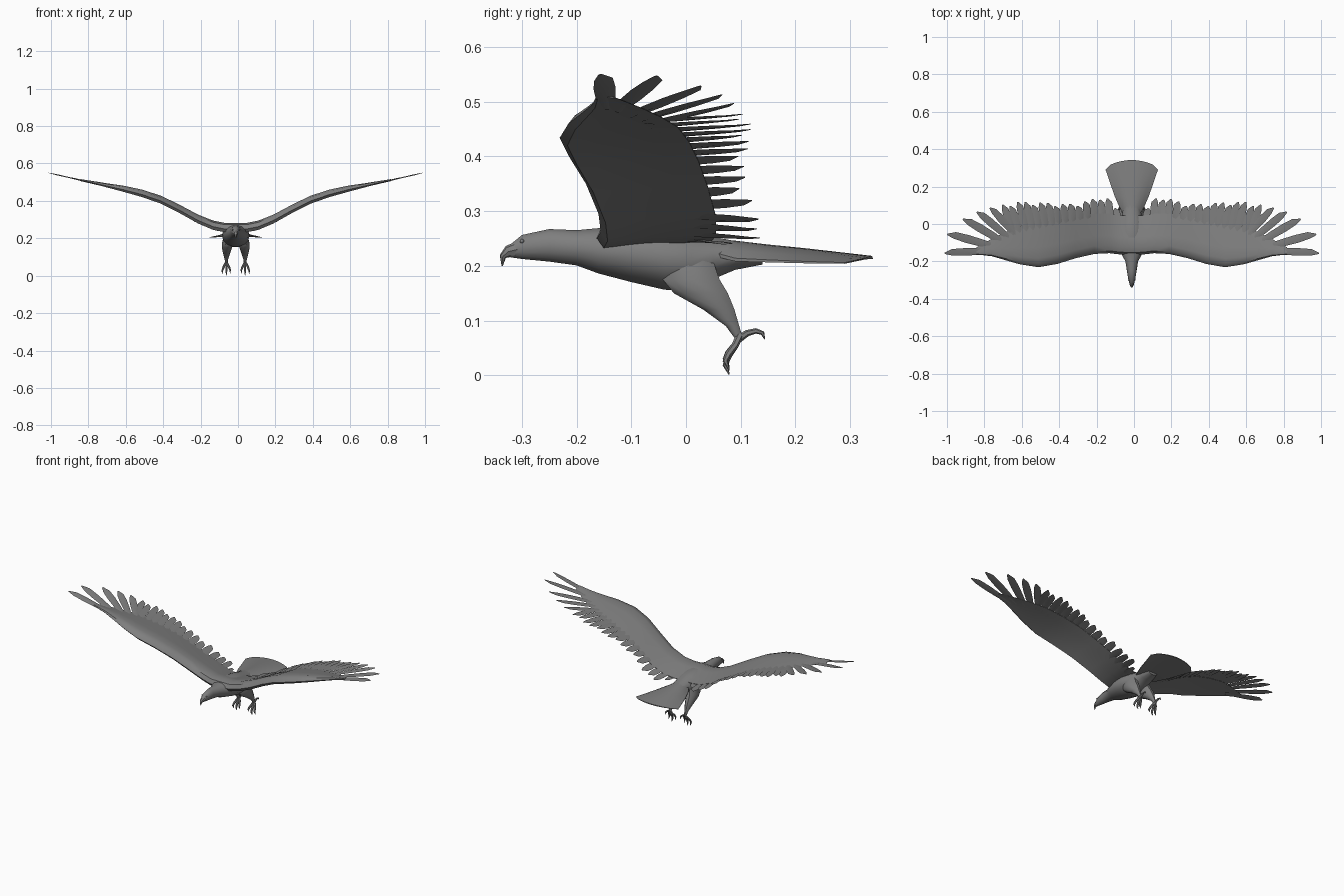
import bpy, bmesh, math
from mathutils import Vector

if "Cube" in bpy.data.objects:
    bpy.data.objects.remove(bpy.data.objects["Cube"])

CX = -0.012  # centre line of the bird
grey = bpy.data.materials.new("feather grey")
grey.diffuse_color = (0.21, 0.21, 0.21, 1)
grey.use_nodes = True
grey.node_tree.nodes["Principled BSDF"].inputs["Base Color"].default_value = grey.diffuse_color


def lerp(table, x, k=1):
    """Column k of a table, read at x."""
    for a, b in zip(table, table[1:]):
        if x <= b[0]:
            t = max(0, (x - a[0]) / (b[0] - a[0]))
            return a[k] + t * (b[k] - a[k])
    return table[-1][k]


def loft(bm, rings):
    """Skin closed rings of points and cap both ends."""
    vs = [[bm.verts.new(p) for p in r] for r in rings]
    n = len(vs[0])
    for a, b in zip(vs, vs[1:]):
        for i in range(n):
            j = (i + 1) % n
            bm.faces.new((a[i], a[j], b[j], b[i]))
    bm.faces.new(vs[0][::-1])
    bm.faces.new(vs[-1])


def tube(bm, path, radii, n=6):
    rings = []
    pts = [Vector(p) for p in path]
    for i, p in enumerate(pts):
        d = (pts[min(i + 1, len(pts) - 1)] - pts[max(i - 1, 0)]).normalized()
        a = d.orthogonal() if abs(d.x) > 0.9 else d.cross(Vector((1, 0, 0)))
        a.normalize()
        b = d.cross(a)
        rings.append([p + radii[i] * (math.cos(2 * math.pi * k / n) * a + math.sin(2 * math.pi * k / n) * b)
                      for k in range(n)])
    loft(bm, rings)


def finish(name, bm, mirror=False, angle=40):
    bmesh.ops.recalc_face_normals(bm, faces=bm.faces)
    me = bpy.data.meshes.new(name)
    bm.to_mesh(me)
    bm.free()
    me.materials.append(grey)
    me.shade_smooth()
    me.set_sharp_from_angle(angle=math.radians(angle))
    ob = bpy.data.objects.new(name, me)
    ob.location.x = CX
    bpy.context.collection.objects.link(ob)
    if mirror:
        ob.modifiers.new("mirror", 'MIRROR')
    return ob


# Body with neck and head: y, top, bottom, half width
BODY = [(-0.325, .236, .216, .008), (-0.30, .257, .212, .018), (-0.25, .268, .207, .026),
        (-0.20, .266, .200, .034), (-0.16, .270, .185, .055), (-0.10, .276, .169, .070),
        (-0.04, .274, .155, .074), (0.01, .265, .152, .068), (0.05, .254, .175, .052),
        (0.09, .246, .192, .046), (0.14, .238, .202, .030)]
bm = bmesh.new()
rings = []
for y, top, bot, w in BODY:
    c, h = (top + bot) / 2, (top - bot) / 2
    rings.append([(w * math.cos(k * math.pi / 7), y, c + h * math.sin(k * math.pi / 7)) for k in range(14)])
loft(bm, rings)
finish("body", bm)

# Hooked beak
bm = bmesh.new()
tube(bm, [(0, -.308, .230), (0, -.325, .226), (0, -.335, .217), (0, -.336, .200)], [.015, .011, .006, .0012], 8)
finish("beak", bm)

# Eyes
bm = bmesh.new()
bmesh.ops.create_icosphere(bm, subdivisions=2, radius=0.004)
bmesh.ops.translate(bm, verts=bm.verts, vec=(.0155, -.30, .245))
finish("eye", bm, True)

# Tail fan, arched across: y, half width, crest height, edge height
TAIL = [(0.05, .042, .250, .225), (0.09, .066, .246, .214), (0.15, .092, .239, .211),
        (0.22, .116, .232, .208), (0.29, .140, .224, .206), (0.342, .112, .218, .212)]
bm = bmesh.new()
rings = []
for i, (y, w, crest, edge) in enumerate(TAIL):
    bow = 0.024 if i == 5 else 0
    thick = 0.030 * (1 - i / 5) + 0.005
    row = [k / 4 for k in range(-4, 5)]
    z = lambda s: edge + (crest - edge) * (1 - s * s)
    up = [(s * w, y - bow * s * s, z(s)) for s in row]
    low = [(s * w, y - bow * s * s, z(s) - thick * (1 - .8 * s * s)) for s in row[::-1]]
    rings.append(up + low)
loft(bm, rings)
finish("tail", bm)

# Wing: x, leading y, trailing y, height, thickness
WING = [(0.0, -.165, .045, .252, .040), (.06, -.163, .045, .250, .042), (.12, -.156, .055, .262, .042),
        (.20, -.160, .055, .295, .040), (.30, -.183, .040, .350, .038), (.40, -.214, .022, .400, .036),
        (.50, -.231, .005, .434, .034), (.60, -.215, -.015, .460, .028), (.68, -.192, -.045, .478, .020),
        (.75, -.172, -.080, .494, .014), (.83, -.163, -.125, .512, .007)]
ZTAB = [(r[0], r[3]) for r in WING] + [(1.0, .549)]
AIRFOIL = [(0, 0), (.06, .55), (.2, .8), (.45, .6), (.75, .3), (1, .03),
           (1, -.03), (.75, -.08), (.45, -.15), (.2, -.3), (.06, -.4)]
bm = bmesh.new()
loft(bm, [[(x, le + (te - le) * t, z + th * s - .006 * t) for t, s in AIRFOIL] for x, le, te, z, th in WING])
finish("wing", bm, True)


def feather(bm, base, tip, width, twist=0.0, lift=0.0):
    """Thin blade lying on the wing surface from base to tip."""
    b, t = Vector((*base, 0)), Vector((*tip, 0))
    d = (t - b).normalized()
    side = Vector((-d.y, d.x, 0))
    rings = []
    for f, w, skew in ((0, .6, 0), (.3, .9, 0), (.6, 1, 0), (.85, .85, 0), (1, .18, -.25)):
        ring = []
        for s, h in ((-1, 0), (0, .0035), (1, 0), (0, -.0035)):
            p = b + (t - b) * f + side * width * (s * w + skew) / 2
            p.z = lerp(ZTAB, p.x) - .003 + h * (1.2 - f) + s * twist * f * w + lift * f
            ring.append(p)
        rings.append(ring)
    loft(bm, rings)


# Secondary feathers along the trailing edge
TIPS = [(.12, .135), (.17, .145), (.22, .128), (.28, .112), (.36, .106), (.45, .114), (.60, .120), (.72, .098)]
bm = bmesh.new()
for i in range(15):
    x = .125 + .040 * i
    lean = .012 + .13 * max(0, x - .35)
    bx = x - lean
    y = lerp(TIPS, x) - (.014 if i % 3 == 1 else 0)
    feather(bm, (bx, lerp(WING, bx, 2) - .05), (x, y), .042, .006 if i < 7 else .004, -.012 if i < 3 else 0)
# Short inner feathers beside the body
feather(bm, (.07, -.01), (.085, .085), .04, .008, -.012)
finish("secondary_feathers", bm, True, 30)

# Long primary feathers fanned at the wing tip
bm = bmesh.new()
for base, tip, w in (((.74, -.145), (1.0, -.152), .040), ((.72, -.125), (.985, -.05), .044),
                     ((.68, -.10), (.90, .03), .044), ((.65, -.08), (.825, .068), .042),
                     ((.62, -.06), (.755, .09), .040)):
    feather(bm, base, tip, w, .004, .004)
finish("primary_feathers", bm, True, 30)

# Legs: height, front y, back y, half width, centre x
LEG = [(.215, -.050, .050, .022, .040), (.175, -.045, .064, .030, .044), (.150, -.025, .079, .027, .047),
       (.120, .030, .090, .019, .049), (.090, .072, .098, .010, .050), (.066, .090, .105, .006, .050)]
bm = bmesh.new()
rings = []
for z, f, b, w, c in LEG:
    rings.append([(c + w * math.cos(k * math.pi / 5), (f + b) / 2 + (b - f) / 2 * math.sin(k * math.pi / 5), z)
                  for k in range(10)])
loft(bm, rings)
finish("leg", bm, True)

# Feet: three hanging toes and one raised hind toe, each with a claw
bm = bmesh.new()
for dx, dz in ((-.020, .012), (0, 0), (.022, .008)):
    tube(bm, [(.050, .099, .074), (.050 + dx * .5, .090, .055), (.050 + dx * .85, .077, .034 + dz * .5),
              (.050 + dx, .072, .018 + dz), (.050 + dx, .079, .001 + dz)], [.007, .0065, .006, .005, .001])
tube(bm, [(.050, .096, .066), (.050, .112, .077), (.050, .128, .081), (.050, .140, .077), (.050, .144, .066)],
     [.007, .006, .005, .004, .001])
finish("foot", bm, True)
